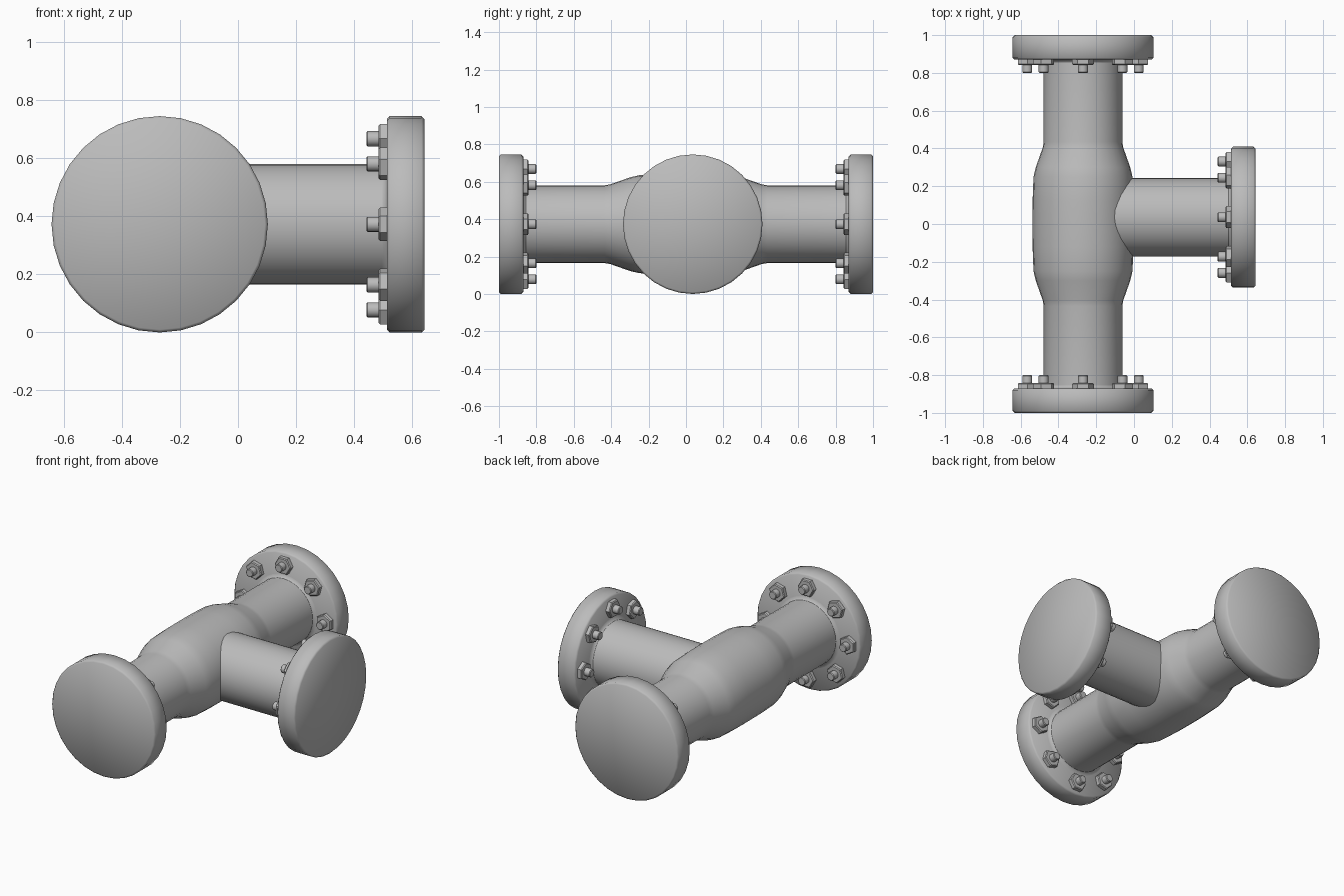
import bpy, bmesh
from math import pi, cos, sin, radians
from mathutils import Matrix, Vector

cube = bpy.data.objects.get("Cube")
if cube:
    bpy.data.objects.remove(cube, do_unlink=True)

# Single painted metal colour
metal = bpy.data.materials.new("grey metal")
metal.use_nodes = True
GREY = (0.5, 0.5, 0.5, 1)
metal.diffuse_color = GREY
metal.node_tree.nodes["Principled BSDF"].inputs["Base Color"].default_value = GREY

AXIS_X, AXIS_Z = -0.27, 0.373    # main pipe axis
BRANCH_Y = 0.036                 # branch pipe axis
PIPE_R, FLANGE_R, BOLT_R = 0.208, 0.373, 0.295
THICK = 0.13


def revolve(bm, profile, sides, matrix):
    """Spin a (radius, height) profile about local z; radius 0 closes the end."""
    rings = []
    for r, h in profile:
        count = sides if r > 0 else 1
        rings.append([bm.verts.new(matrix @ Vector((r * cos(2 * pi * i / sides),
                                                    r * sin(2 * pi * i / sides), h)))
                      for i in range(count)])
    for low, high in zip(rings, rings[1:]):
        for i in range(sides):
            j = (i + 1) % sides
            quad = [low[i % len(low)], low[j % len(low)],
                    high[j % len(high)], high[i % len(high)]]
            bm.faces.new(list(dict.fromkeys(quad)))


def finish(name, bm, angle):
    bmesh.ops.recalc_face_normals(bm, faces=bm.faces)
    mesh = bpy.data.meshes.new(name)
    bm.to_mesh(mesh)
    bm.free()
    mesh.materials.append(metal)
    obj = bpy.data.objects.new(name, mesh)
    bpy.context.collection.objects.link(obj)
    bpy.ops.object.select_all(action='DESELECT')
    obj.select_set(True)
    bpy.context.view_layer.objects.active = obj
    bpy.ops.object.shade_smooth_by_angle(angle=radians(angle))


def solid(name, profile, matrix, sides=32, angle=50):
    bm = bmesh.new()
    revolve(bm, profile, sides, matrix)
    finish(name, bm, angle)


def flange(prefix, matrix, end):
    """Blind flange whose outer face lies at height end, with its ring of bolts."""
    back, b = end - THICK, 0.01
    solid(prefix + "_flange",
          [(0, back), (FLANGE_R - b, back), (FLANGE_R, back + b),
           (FLANGE_R, end - b), (FLANGE_R - b, end), (0, end)], matrix)
    # Small weld fillet where the pipe meets the flange
    solid(prefix + "_weld",
          [(PIPE_R, back - 0.014), (PIPE_R + 0.006, back - 0.005),
           (PIPE_R + 0.02, back)], matrix)
    nuts, studs = bmesh.new(), bmesh.new()
    for k in range(8):
        spot = (matrix @ Matrix.Rotation(k * pi / 4, 4, 'Z')
                @ Matrix.Translation((BOLT_R, 0, back))
                @ Matrix.Rotation(pi / 2, 4, 'Z'))
        revolve(nuts, [(0.058, 0), (0.058, -0.023), (0.052, -0.028), (0, -0.028)], 6, spot)
        revolve(studs, [(0.026, 0), (0.026, -0.066), (0.022, -0.07), (0, -0.07)], 16, spot)
    finish(prefix + "_nuts", nuts, 25)
    finish(prefix + "_studs", studs, 35)


# Main pipe with swollen middle
half = [(0.268, 0), (0.267, 0.12), (0.262, 0.25), (0.25, 0.3), (0.213, 0.405),
        (PIPE_R, 0.435), (PIPE_R, 0.88)]
body = [(r, -h) for r, h in reversed(half[1:])] + half
main_centre = Matrix.Translation((AXIS_X, 0, AXIS_Z))
back_dir = main_centre @ Matrix.Rotation(-pi / 2, 4, 'X')
front_dir = main_centre @ Matrix.Rotation(pi / 2, 4, 'X')
solid("main_pipe", body, back_dir)
flange("back", back_dir, 1.0)
flange("front", front_dir, 1.0)

# Side branch on the left
branch_dir = (Matrix.Translation((AXIS_X, BRANCH_Y, AXIS_Z))
              @ Matrix.Rotation(pi / 2, 4, 'Y'))
branch_end = 0.643 - AXIS_X
solid("branch_pipe", [(PIPE_R, 0.05), (PIPE_R, branch_end - THICK + 0.01)], branch_dir)
flange("branch", branch_dir, branch_end)
